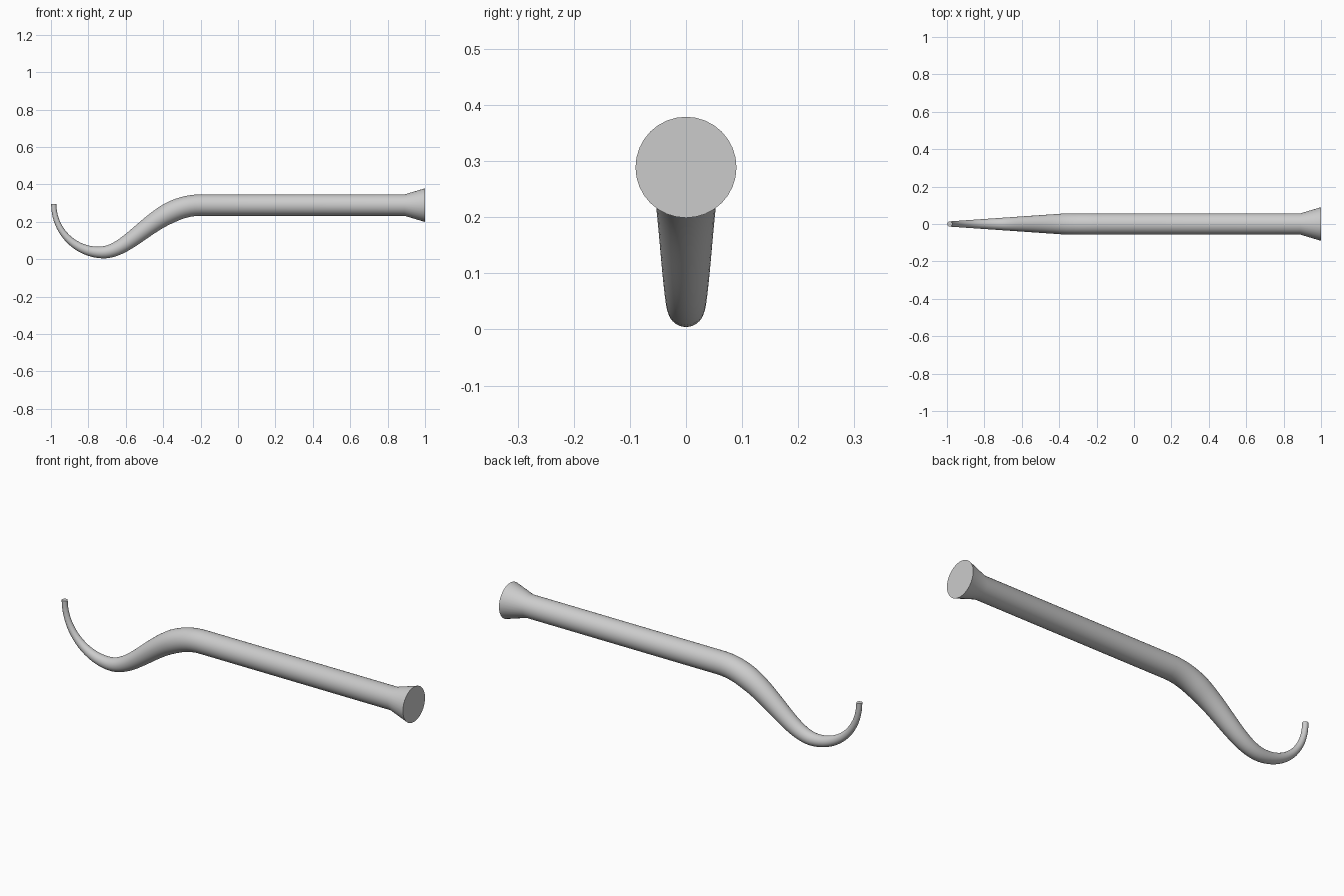
import bpy, bmesh, math
from mathutils import Vector
from mathutils.geometry import interpolate_bezier

cube = bpy.data.objects.get("Cube")
if cube:
    bpy.data.objects.remove(cube, do_unlink=True)

SIDES = 32
steel = bpy.data.materials.new("grey_steel")
steel.use_nodes = True
color = (0.6, 0.6, 0.6, 1)
steel.diffuse_color = color
steel.node_tree.nodes["Principled BSDF"].inputs["Base Color"].default_value = color


def point(x, z):
    return Vector((x, 0, z))


def radius(x):
    # Hook tapers evenly towards its tip
    return 0.014 + 0.043 * min(1, max(0, (x + 0.985) / 0.625))


# Centre line: upturned hook, S-bend, straight shaft
hook = interpolate_bezier(point(-0.985, 0.295), point(-0.985, 0.15),
                          point(-0.87, 0.036), point(-0.73, 0.036), 20)
bend = interpolate_bezier(point(-0.73, 0.036), point(-0.57, 0.036),
                          point(-0.44, 0.289), point(-0.2, 0.289), 24)
path = hook + bend[1:] + [point(0.89, 0.289), point(1, 0.289)]
radii = [radius(p.x) for p in path]
radii[-1] = 0.09  # flared butt end

# Sweep a circle along the centre line
bm = bmesh.new()
rings = []
for i, p in enumerate(path):
    tangent = (path[min(i + 1, len(path) - 1)] - path[max(i - 1, 0)]).normalized()
    if i == 0:
        tangent = Vector((0, 0, -1))
    side = Vector((0, 1, 0))
    up = tangent.cross(side)
    ring = []
    for k in range(SIDES):
        a = math.tau * k / SIDES
        ring.append(bm.verts.new(p + radii[i] * (math.cos(a) * side + math.sin(a) * up)))
    rings.append(ring)
for r, s in zip(rings, rings[1:]):
    for k in range(SIDES):
        n = (k + 1) % SIDES
        bm.faces.new((r[k], r[n], s[n], s[k]))
bm.faces.new(rings[0])
bm.faces.new(rings[-1])
bmesh.ops.recalc_face_normals(bm, faces=bm.faces)

mesh = bpy.data.meshes.new("hooked_bar")
bm.to_mesh(mesh)
bm.free()
mesh.materials.append(steel)
bar = bpy.data.objects.new("hooked_bar", mesh)
bpy.context.collection.objects.link(bar)
bpy.context.view_layer.objects.active = bar
bar.select_set(True)
bpy.ops.object.shade_smooth_by_angle(angle=math.radians(25))
